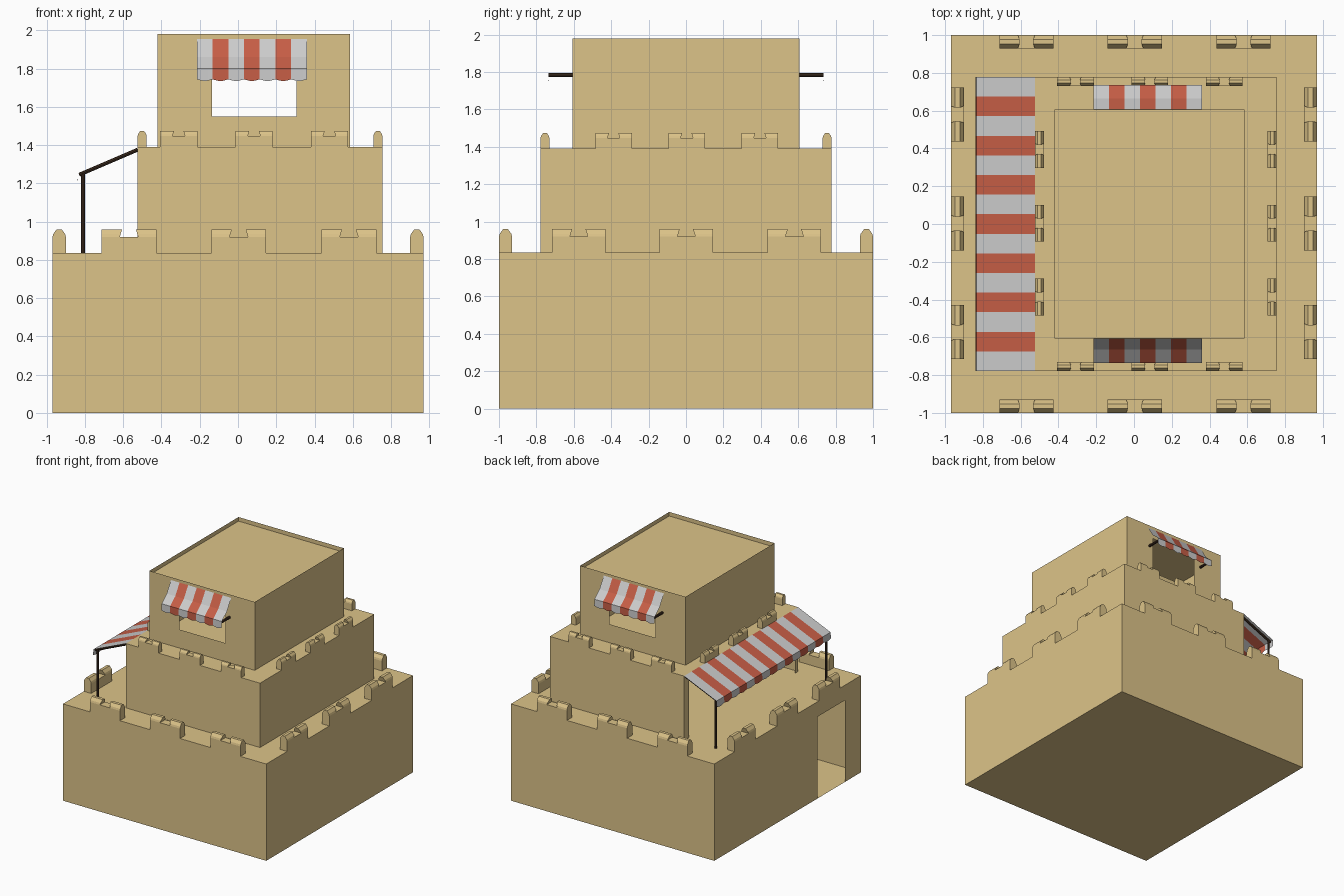
import bpy, bmesh, math
from mathutils import Vector

if "Cube" in bpy.data.objects:
    bpy.data.objects.remove(bpy.data.objects["Cube"])


def material(name, rgb):
    m = bpy.data.materials.new(name)
    m.diffuse_color = (*rgb, 1)
    m.use_nodes = True
    m.node_tree.nodes["Principled BSDF"].inputs["Base Color"].default_value = m.diffuse_color
    return m


SAND = material("sandstone", (0.72, 0.55, 0.25))
RED = material("red_cloth", (0.56, 0.11, 0.06))
WHITE = material("white_cloth", (0.60, 0.60, 0.60))
WOOD = material("dark_wood", (0.05, 0.027, 0.015))


def finish(bm, name, mats):
    me = bpy.data.meshes.new(name)
    bm.to_mesh(me)
    bm.free()
    for m in mats:
        me.materials.append(m)
    return add(me, name)


def add(me, name):
    ob = bpy.data.objects.new(name, me)
    bpy.context.collection.objects.link(ob)
    return ob


def quad(bm, pts):
    return bm.faces.new([bm.verts.new(p) for p in pts])


def wall(bm, a, b, z0, z1, hole=None):
    """Thin wall from a to b (xy), optional hole (s0, s1, za, zb) in distance from a."""
    a, b = Vector(a), Vector(b)
    length = (b - a).length
    d = (b - a) / length
    rects = [(0, length, z0, z1)]
    if hole:
        s0, s1, za, zb = hole
        rects = [(0, s0, z0, z1), (s1, length, z0, z1), (s0, s1, z0, za), (s0, s1, zb, z1)]
    for u0, u1, v0, v1 in rects:
        if u1 - u0 > 1e-5 and v1 - v0 > 1e-5:
            p, q = a + d * u0, a + d * u1
            quad(bm, [(*p, v0), (*q, v0), (*q, v1), (*p, v1)])


def tier(name, x0, x1, y0, y1, z0, z1, holes, floor=False, rim=0):
    """Hollow storey; holes are keyed by side."""
    bm = bmesh.new()
    c = [(x0, y0), (x1, y0), (x1, y1), (x0, y1)]
    for i, side in enumerate(("front", "right", "back", "left")):
        wall(bm, c[i], c[(i + 1) % 4], z0, z1, holes.get(side))
    roof = quad(bm, [(*p, z1) for p in c])
    if floor:
        quad(bm, [(*p, z0) for p in reversed(c)])
    if rim:
        # raised rim around a sunken roof
        bmesh.ops.inset_region(bm, faces=[roof], thickness=rim, use_boundary=True)
        ext = bmesh.ops.extrude_face_region(bm, geom=[roof])
        moved = [v for v in ext["geom"] if isinstance(v, bmesh.types.BMVert)]
        bmesh.ops.translate(bm, verts=moved, vec=(0, 0, -0.035))
        if roof.is_valid:
            bmesh.ops.delete(bm, geom=[roof], context="FACES_ONLY")
    bmesh.ops.remove_doubles(bm, verts=bm.verts, dist=1e-5)
    return finish(bm, name, [SAND])


# three storeys: doorway on the left, open gallery, windows front and back
tier("lower_storey", -0.97, 0.97, -1, 1, 0, 0.835,
     {"left": (1.41, 1.78, 0, 0.705)}, floor=True)
tier("middle_storey", -0.525, 0.755, -0.778, 0.778, 0.835, 1.39,
     {"left": (0.068, 1.513, 0.835, 1.34)})
tier("upper_storey", -0.42, 0.585, -0.607, 0.607, 1.39, 1.98,
     {"front": (0.285, 0.725, 1.55, 1.87), "back": (0.28, 0.72, 1.55, 1.87)}, rim=0.045)


def prism(bm, profile, ends):
    """Extrude a (y, z) profile along x; ends gives x limits for a given z."""
    rings = [[bm.verts.new((ends(z)[k], y, z)) for y, z in profile] for k in (0, 1)]
    n = len(profile)
    for i in range(n):
        j = (i + 1) % n
        bm.faces.new([rings[0][i], rings[0][j], rings[1][j], rings[1][i]])
    bm.faces.new(rings[0])
    bm.faces.new(rings[1])


# battlement: low bar with a chamfered cap at each end, undercut inside
def battlement_mesh(s):
    bm = bmesh.new()
    bar = [(0, 0), (0.07, 0), (0.07, 0.085), (0, 0.085)]
    cap = [(0, 0.085), (0.07, 0.085), (0.066, 0.1), (0.048, 0.125), (0.022, 0.125), (0.004, 0.1)]
    prism(bm, bar, lambda z: (-0.143, 0.143))
    for sgn in (-1, 1):
        prism(bm, cap, lambda z: (sgn * 0.143, sgn * (0.048 - 0.3 * (z - 0.085))))
    bmesh.ops.recalc_face_normals(bm, faces=bm.faces)
    bmesh.ops.scale(bm, vec=(s, s, s), verts=bm.verts)
    me = bpy.data.meshes.new("battlement")
    bm.to_mesh(me)
    bm.free()
    me.materials.append(SAND)
    return me


def battlements(name, s, x0, x1, y0, y1, z, xs, ys):
    me = battlement_mesh(s)
    spots = [((c, y0), 0) for c in xs] + [((x1, c), 90) for c in ys]
    spots += [((c, y1), 180) for c in xs] + [((x0, c), -90) for c in ys]
    for i, (p, ang) in enumerate(spots):
        ob = add(me, f"{name}_{i + 1}")
        ob.location = (*p, z)
        ob.rotation_euler.z = math.radians(ang)


battlements("lower_battlement", 1, -0.97, 0.97, -1, 1, 0.835,
            (-0.57, 0.004, 0.58), (-0.573, 0.002, 0.58))
battlements("middle_battlement", 0.68, -0.525, 0.755, -0.778, 0.778, 1.39,
            (-0.31, 0.084, 0.478), (-0.387, 0.004, 0.395))


# striped cloth: profile of (outward, z), last row scalloped
def awning(name, profile, u0, u1, stripes, place):
    bm = bmesh.new()
    cols = stripes * 4
    grid = []
    for i in range(cols + 1):
        u = u0 + (u1 - u0) * i / cols
        drop = (0.006, 0, -0.004, 0)[i % 4]
        last = len(profile) - 1
        grid.append([bm.verts.new(place(u, o, z + (drop if k == last else 0)))
                     for k, (o, z) in enumerate(profile)])
    for i in range(cols):
        for k in range(len(profile) - 1):
            f = bm.faces.new([grid[i][k], grid[i][k + 1], grid[i + 1][k + 1], grid[i + 1][k]])
            f.material_index = (i // 4) % 2
    bmesh.ops.recalc_face_normals(bm, faces=bm.faces)
    if sum(f.normal.z * f.calc_area() for f in bm.faces) < 0:
        bmesh.ops.reverse_faces(bm, faces=bm.faces)
    finish(bm, name, [WHITE, RED])


def rod(name, a, b, r=0.01):
    a, b = Vector(a), Vector(b)
    bm = bmesh.new()
    bmesh.ops.create_cone(bm, cap_ends=True, segments=8, radius1=r, radius2=r, depth=(b - a).length)
    ob = finish(bm, name, [WOOD])
    ob.location = (a + b) / 2
    ob.rotation_euler = (b - a).to_track_quat("Z", "Y").to_euler()


# window awnings and their support rods
SMALL = [(0.607, 1.955), (0.665, 1.86), (0.735, 1.80), (0.737, 1.738)]
for side, s in (("front", -1), ("back", 1)):
    awning(f"{side}_window_awning", SMALL, -0.215, 0.36, 7, lambda u, o, z: (u, s * o, z))
    for x in (-0.2, 0.345):
        rod(f"{side}_awning_rod", (x, s * 0.607, 1.785), (x, s * 0.735, 1.785), 0.011)

# long gallery awning with posts and rafters
awning("gallery_awning", [(0.525, 1.39), (0.835, 1.257), (0.839, 1.2)], -0.778, 0.778, 15,
       lambda u, o, z: (-o, u, z))
for y in (-0.752, 0.752):
    rod("awning_post", (-0.81, y, 0.835), (-0.81, y, 1.25))
    rod("awning_rafter", (-0.525, y, 1.376), (-0.83, y, 1.245))
